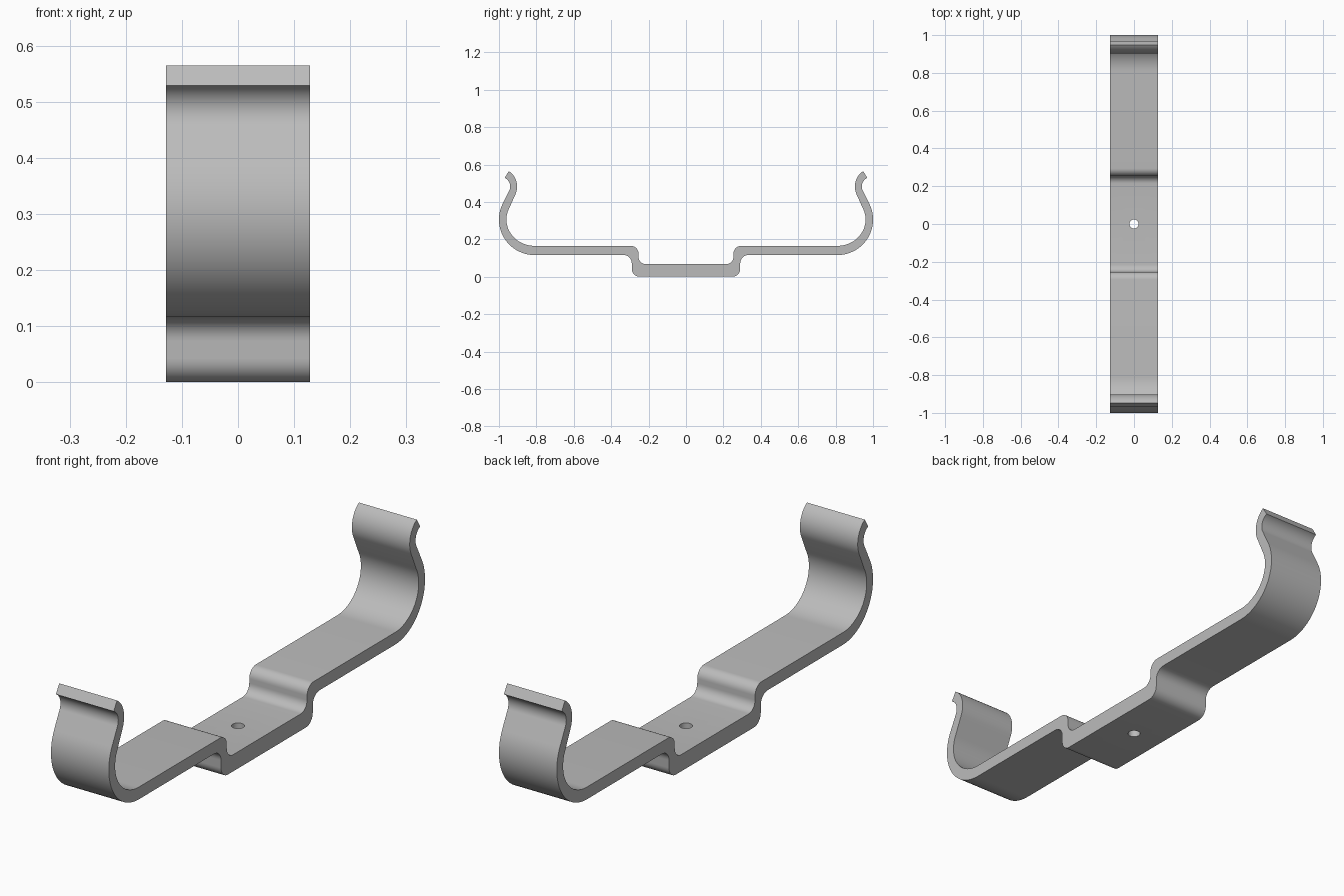
import bpy
import bmesh
from math import cos, sin, radians

HALF_WIDTH = 0.128
HOLE_RADIUS = 0.024

cube = bpy.data.objects.get("Cube")
if cube:
    bpy.data.objects.remove(cube, do_unlink=True)

metal = bpy.data.materials.new("grey metal")
metal.use_nodes = True
colour = (0.5, 0.5, 0.5, 1)
metal.diffuse_color = colour
metal.node_tree.nodes["Principled BSDF"].inputs["Base Color"].default_value = colour


def arc(cy, cz, ry, rz, start, end, steps=8):
    """Points along an elliptical arc in the side plane."""
    angles = [radians(start + (end - start) * i / steps) for i in range(steps + 1)]
    return [(cy + ry * cos(a), cz + rz * sin(a)) for a in angles]


# Lower surface, from the base out to the lip
lower = arc(0.247, 0.043, 0.043, 0.043, -90, 0)
lower += arc(0.334, 0.073, 0.044, 0.043, 180, 90)
lower += arc(0.81, 0.306, 0.19, 0.19, -90, 27, 24)
lower += arc(0.992, 0.482, 0.052, 0.052, 207, 116, 16)

# Upper surface, from the base out to the lip
upper = arc(0.214, 0.107, 0.04, 0.04, -90, 0)
upper += arc(0.295, 0.124, 0.041, 0.041, 180, 90)
upper += arc(0.81, 0.306, 0.15, 0.141, -90, 27, 24)
upper += arc(0.992, 0.482, 0.089, 0.095, 207, 120, 16)

# Closed half outline, mirrored to the other end
half = lower + upper[::-1]
outline = half + [(-y, z) for y, z in reversed(half)]

# Bent strip: the outline extruded across its width
bm = bmesh.new()
face = bm.faces.new([bm.verts.new((-HALF_WIDTH, y, z)) for y, z in outline])
side = bmesh.ops.extrude_face_region(bm, geom=[face])
moved = [v for v in side["geom"] if isinstance(v, bmesh.types.BMVert)]
bmesh.ops.translate(bm, verts=moved, vec=(2 * HALF_WIDTH, 0, 0))
bmesh.ops.recalc_face_normals(bm, faces=bm.faces)
mesh = bpy.data.meshes.new("bracket_strip")
bm.to_mesh(mesh)
bm.free()
mesh.materials.append(metal)
strip = bpy.data.objects.new("bracket_strip", mesh)
bpy.context.collection.objects.link(strip)

# Screw hole through the base
bpy.ops.mesh.primitive_cylinder_add(vertices=24, radius=HOLE_RADIUS, depth=0.3)
cutter = bpy.context.object
cutter.name = "hole_cutter"
cutter.hide_render = True
hole = strip.modifiers.new("screw_hole", "BOOLEAN")
hole.operation = "DIFFERENCE"
hole.solver = "EXACT"
hole.object = cutter

bpy.ops.object.select_all(action="DESELECT")
strip.select_set(True)
bpy.context.view_layer.objects.active = strip
bpy.ops.object.modifier_apply(modifier=hole.name)
bpy.data.objects.remove(cutter, do_unlink=True)
bpy.ops.object.shade_smooth_by_angle(angle=radians(30))
